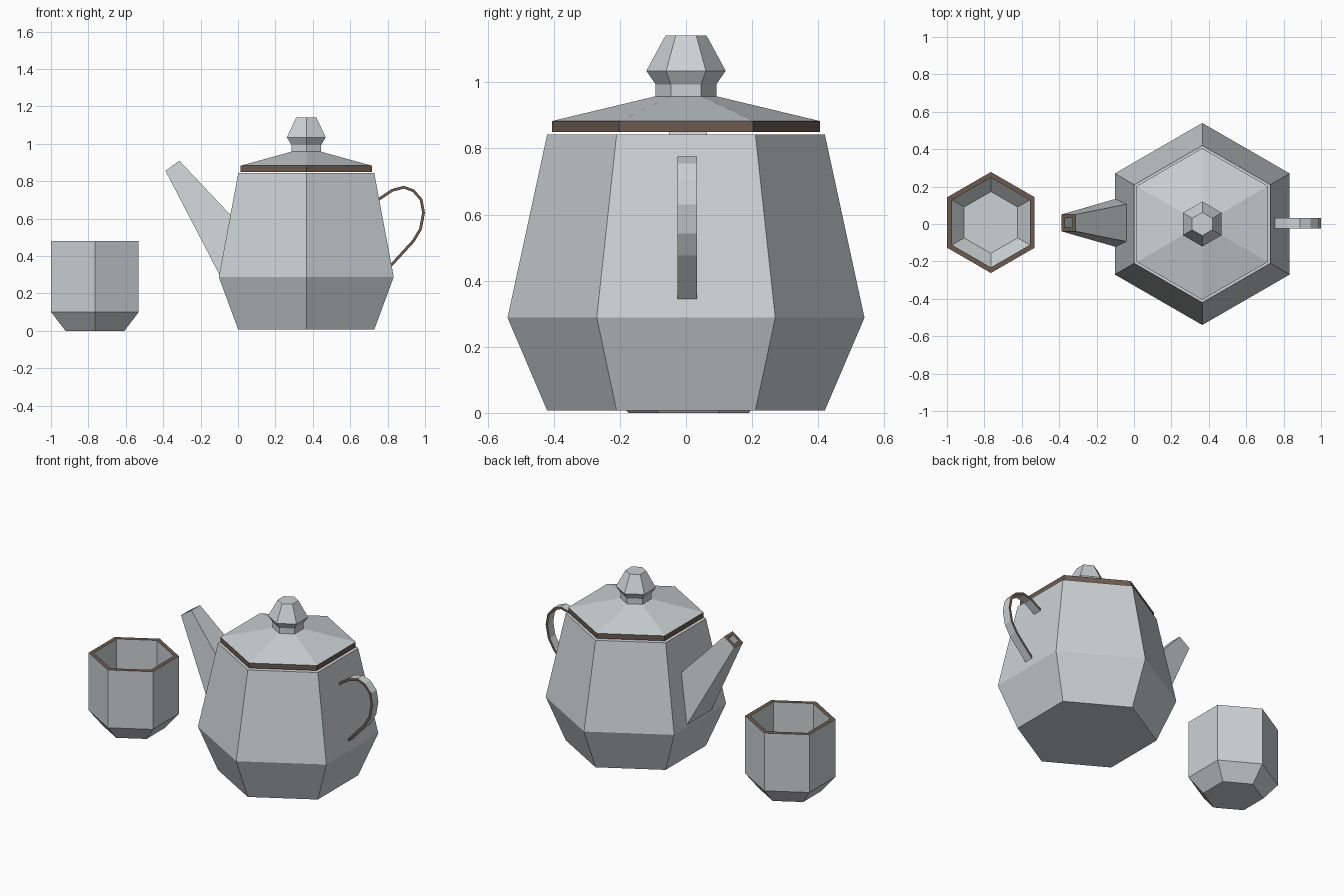
import bpy, bmesh, math
from mathutils import Vector

if "Cube" in bpy.data.objects:
    bpy.data.objects.remove(bpy.data.objects["Cube"])


def material(name, rgb):
    m = bpy.data.materials.new(name)
    m.diffuse_color = (*rgb, 1)
    m.use_nodes = True
    m.node_tree.nodes["Principled BSDF"].inputs["Base Color"].default_value = m.diffuse_color
    return m


GREY = material("pale grey glaze", (0.60, 0.64, 0.66))
BROWN = material("dark brown trim", (0.15, 0.105, 0.08))


def finish(name, bm):
    bmesh.ops.recalc_face_normals(bm, faces=bm.faces)
    me = bpy.data.meshes.new(name)
    bm.to_mesh(me)
    bm.free()
    me.materials.append(GREY)
    me.materials.append(BROWN)
    ob = bpy.data.objects.new(name, me)
    bpy.context.collection.objects.link(ob)
    return ob


def loft(name, rings, brown=()):
    """Skin closed rings of points, cap both ends; bands listed in brown are trim."""
    bm = bmesh.new()
    vs = [[bm.verts.new(p) for p in ring] for ring in rings]
    n = len(vs[0])
    for k in range(len(vs) - 1):
        for i in range(n):
            j = (i + 1) % n
            f = bm.faces.new((vs[k][i], vs[k][j], vs[k + 1][j], vs[k + 1][i]))
            f.material_index = 1 if k in brown else 0
    bm.faces.new(vs[0])
    bm.faces.new(vs[-1])
    return finish(name, bm)


def hex_turned(name, cx, cy, profile, brown=()):
    """Six-sided turned shape, corners on the y axis, from (radius, z) pairs."""
    angles = [math.pi / 2 + i * math.pi / 3 for i in range(6)]
    loft(name, [[(cx + r * math.cos(a), cy + r * math.sin(a), z) for a in angles]
                for r, z in profile], brown)


# Teapot body, lid with brown band, and knob
X = 0.365
hex_turned("teapot_body", X, 0, [(0.42, 0.007), (0.54, 0.288), (0.42, 0.843)])
hex_turned("lid", X, 0, [(0.405, 0.85), (0.405, 0.883), (0.092, 0.958)], brown=(0,))
hex_turned("lid_knob", X, 0, [(0.092, 0.956), (0.092, 0.994), (0.12, 1.035), (0.062, 1.142)])

# Hollow cup with brown rim
hex_turned("cup", -0.765, 0.008,
           [(0.182, 0), (0.27, 0.10), (0.27, 0.48), (0.24, 0.48), (0.24, 0.11), (0.165, 0.03)],
           brown=(2,))

# Spout: tapered square tube with a brown lip and an open tip
CY = 0.006


def quad(low, high, w_low, w_high):
    return [(low[0], CY - w_low, low[1]), (low[0], CY + w_low, low[1]),
            (high[0], CY + w_high, high[1]), (high[0], CY - w_high, high[1])]


loft("spout", [quad((-0.099, 0.30), (-0.040, 0.62), 0.128, 0.10),
               quad((-0.388, 0.856), (-0.313, 0.909), 0.045, 0.045),
               quad((-0.372, 0.867), (-0.329, 0.898), 0.025, 0.025),
               quad((-0.225, 0.64), (-0.165, 0.70), 0.045, 0.045)], brown=(1,))

# Handle: flat strip bent along a path, brown on its two narrow sides
path = [Vector(p) for p in ((0.752, 0.703), (0.826, 0.752), (0.888, 0.768), (0.938, 0.749),
                            (0.979, 0.702), (0.992, 0.631), (0.976, 0.545), (0.938, 0.481),
                            (0.818, 0.350))]
T, W, HY = 0.0075, 0.029, 0.004
rings = []
for i, p in enumerate(path):
    d = (path[min(i + 1, len(path) - 1)] - path[max(i - 1, 0)]).normalized()
    o = Vector((-d.y, d.x)) * T
    a, b = p + o, p - o
    rings.append([(a.x, HY - W, a.y), (a.x, HY + W, a.y), (b.x, HY + W, b.y), (b.x, HY - W, b.y)])
handle = loft("handle", rings)
for f in handle.data.polygons:
    f.material_index = 1 if abs(f.normal.y) > 0.9 else 0
